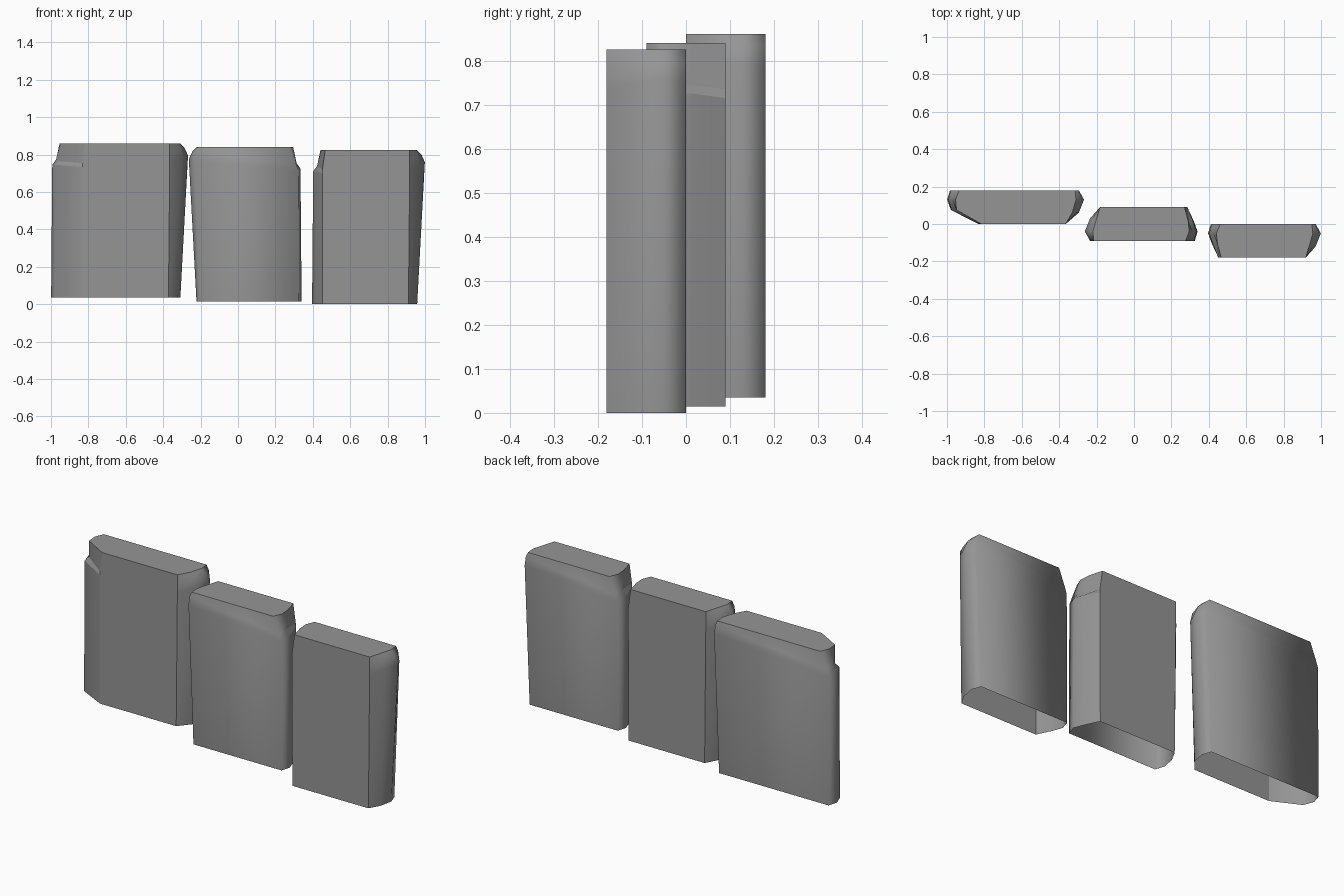
import bpy, bmesh

if "Cube" in bpy.data.objects:
    bpy.data.objects.remove(bpy.data.objects["Cube"])

stone = bpy.data.materials.new("stone grey")
stone.diffuse_color = (0.3, 0.3, 0.3, 1)
stone.use_nodes = True
stone.node_tree.nodes["Principled BSDF"].inputs["Base Color"].default_value = stone.diffuse_color

# Outline rings from bottom to top: (x, y, z), starting at the front left corner
# order: front left, front right, right x2, back right, back left, left x2
RINGS = [
    [(.057, 0, 0), (.515, 0, 0), (.548, .06, 0), (.562, .13, 0),
     (.545, .18, 0), (.015, .18, 0), (0, .13, 0), (.02, .075, 0)],
    [(.055, 0, .70), (.522, 0, .73), (.575, .06, .75), (.603, .13, .76),
     (.575, .18, .75), (.018, .18, .70), (.006, .13, .71), (.024, .075, .71)],
    [(.055, 0, .72), (.522, 0, .78), (.562, .06, .80), (.585, .13, .80),
     (.568, .18, .80), (.03, .18, .735), (.027, .13, .74), (.044, .085, .73)],
    [(.07, 0, .825), (.522, 0, .825), (.54, .06, .825), (.56, .13, .825),
     (.555, .18, .825), (.065, .18, .825), (.045, .13, .825), (.05, .075, .825)],
]


def slab(name, location, stretch=0.0, turned=False):
    """Loft one chipped slab, open underneath; stretch widens its left side."""
    bm = bmesh.new()
    sign = -1 if turned else 1
    rings = []
    for ring in RINGS:
        row = []
        for i, (x, y, z) in enumerate(ring):
            if i >= 5:
                x -= stretch
            elif i in (2, 3, 4):
                x += stretch * 0.15
            row.append(bm.verts.new((sign * x, sign * y, z)))
        rings.append(row)
    hard = []
    for r in range(3):
        for i in range(8):
            j = (i + 1) % 8
            face = bm.faces.new((rings[r][i], rings[r][j],
                                 rings[r + 1][j], rings[r + 1][i]))
            if i == 0:
                hard.append(face)
    top = bm.faces.new(rings[3])
    for face in bm.faces:
        face.smooth = True
    # Crisp borders around the flat front and the top
    for edge in bm.edges:
        count = sum(f in hard for f in edge.link_faces)
        if count == 1 or top in edge.link_faces:
            edge.smooth = False
    # Crisp chipped ledge on the left side
    for r in (1, 2):
        for a, b in ((6, 7), (7, 0)):
            bm.edges.get((rings[r][a], rings[r][b])).smooth = False
    bm.normal_update()
    mesh = bpy.data.meshes.new(name)
    bm.to_mesh(mesh)
    bm.free()
    mesh.materials.append(stone)
    obj = bpy.data.objects.new(name, mesh)
    obj.location = location
    bpy.context.collection.objects.link(obj)


slab("left_slab", (-.887, 0, .035), stretch=.112)
slab("middle_slab", (.34, .09, .015), turned=True)
slab("right_slab", (.396, -.18, 0))
